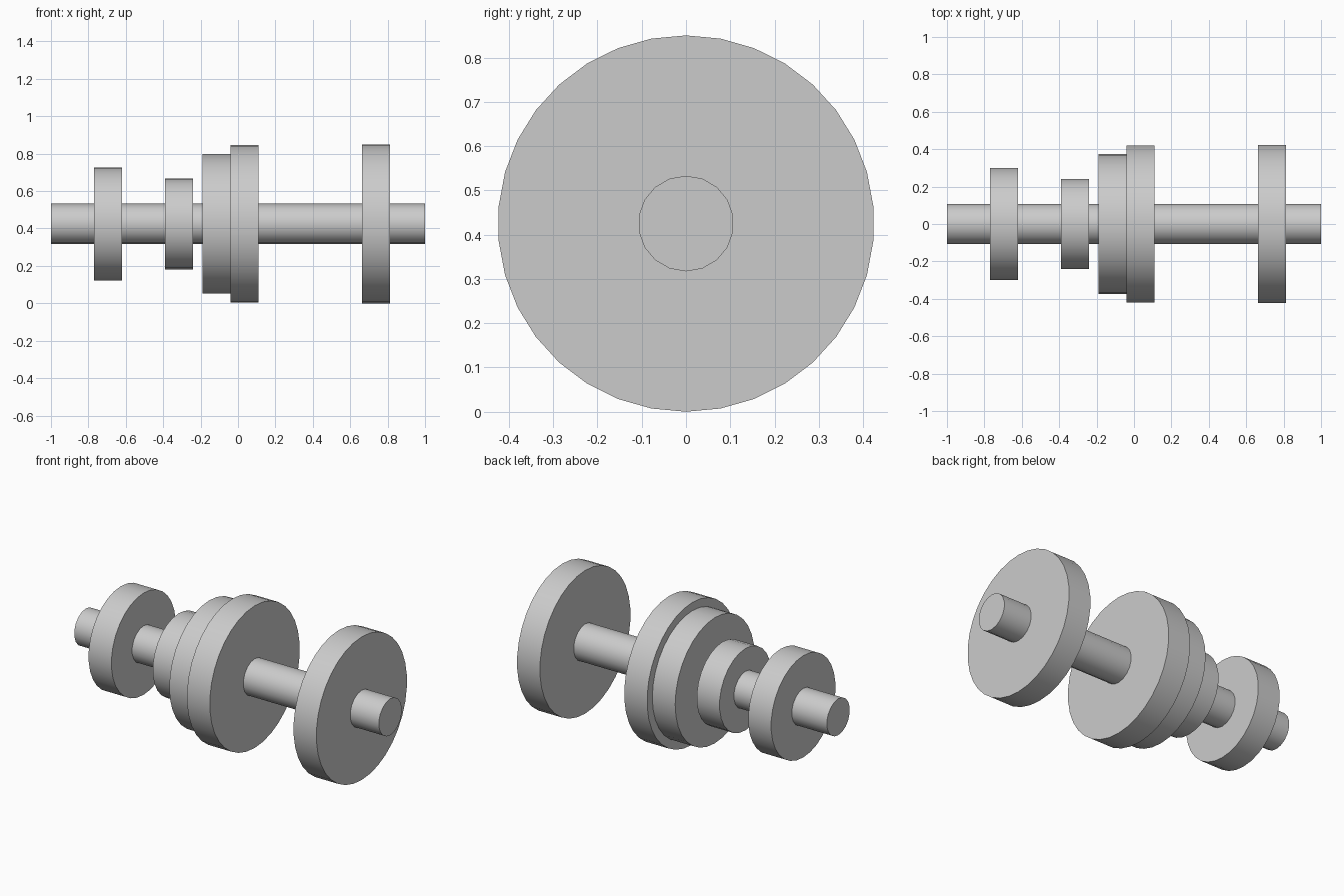
import bpy
import math
from mathutils import Matrix

cube = bpy.data.objects.get("Cube")
if cube:
    bpy.data.objects.remove(cube, do_unlink=True)

AXIS_Z = 0.425

grey = bpy.data.materials.new("plain_grey")
grey.use_nodes = True
GREY = (0.6, 0.6, 0.6, 1)
grey.diffuse_color = GREY
grey.node_tree.nodes["Principled BSDF"].inputs["Base Color"].default_value = GREY


def turned_part(name, x0, x1, radius, sides):
    """Cylinder along x with a vertex at the top of its rim."""
    bpy.ops.mesh.primitive_cylinder_add(vertices=sides, radius=radius, depth=x1 - x0)
    obj = bpy.context.object
    obj.name = obj.data.name = name
    # Rim starts at +y: send y to z and z to x
    obj.data.transform(Matrix(((0, 0, 1, 0), (1, 0, 0, 0), (0, 1, 0, 0), (0, 0, 0, 1))))
    obj.location = ((x0 + x1) / 2, 0, AXIS_Z)
    obj.data.materials.append(grey)
    bpy.ops.object.shade_smooth_by_angle(angle=math.radians(35))


# Central shaft
turned_part("shaft", -1, 1, 0.108, 18)

# Discs: name, start, radius, sides
WIDTH = 0.15
for name, start, radius, sides in (
    ("right_end_disc", -0.77, 0.302, 30),
    ("small_step_disc", -0.39, 0.243, 26),
    ("middle_step_disc", -0.19, 0.373, 32),
    ("large_step_disc", -0.04, 0.422, 34),
    ("left_end_disc", 0.662, 0.425, 34),
):
    turned_part(name, start, start + WIDTH, radius, sides)
